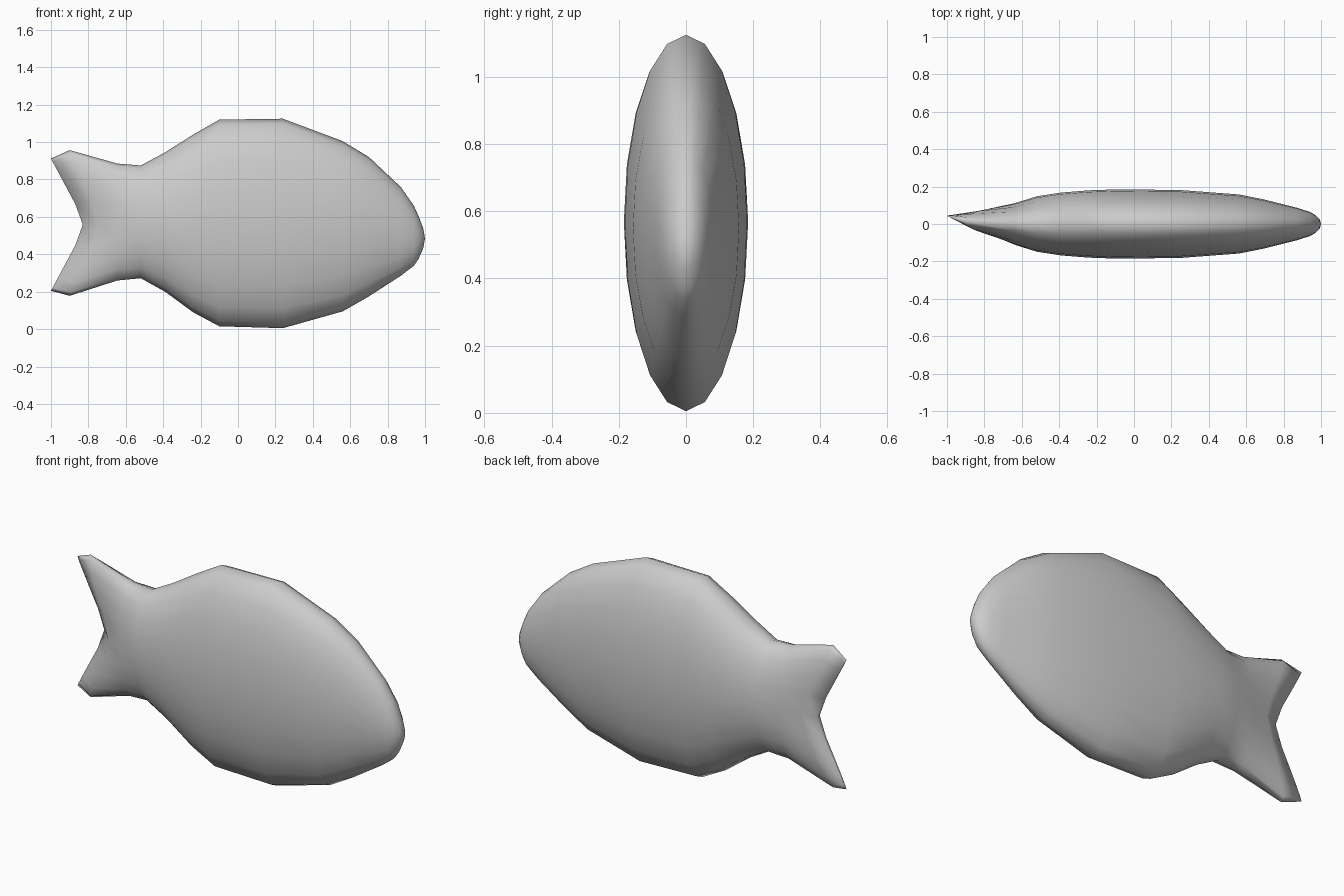
import bpy, bmesh
from math import sin, cos, pi

SIDES = 20
# Stations from nose to tail: x at mid height, x at top/bottom edge, bottom z, top z, half width, y shift
stations = [
    (0.993, 0.990, 0.430, 0.540, 0.025, 0),
    (0.970, 0.965, 0.375, 0.605, 0.048, 0),
    (0.940, 0.940, 0.338, 0.660, 0.065, 0),
    (0.870, 0.870, 0.285, 0.760, 0.087, 0),
    (0.700, 0.700, 0.175, 0.920, 0.130, 0),
    (0.560, 0.560, 0.095, 1.005, 0.158, 0),
    (0.240, 0.240, 0.005, 1.125, 0.182, 0),
    (-0.10, -0.10, 0.015, 1.120, 0.185, 0),
    (-0.24, -0.24, 0.090, 1.040, 0.180, 0),
    (-0.39, -0.39, 0.200, 0.945, 0.168, 0),
    (-0.52, -0.52, 0.272, 0.875, 0.148, 0),
    (-0.635, -0.645, 0.260, 0.885, 0.112, 0),
    (-0.75, -0.90, 0.178, 0.957, 0.068, 0.015),
    (-0.83, -1.00, 0.205, 0.912, 0.012, 0.043),
]

bm = bmesh.new()
rings = []
for xm, xe, z0, z1, w, dy in stations:
    ring = []
    for i in range(SIDES):
        a = 2 * pi * i / SIDES
        s = cos(a)
        # the edges sweep back to fork the tail
        f = max(0, (abs(s) - 0.1) / 0.9)
        ring.append(bm.verts.new((xm + (xe - xm) * f, dy + w * sin(a),
                                  (z0 + z1) / 2 + s * (z1 - z0) / 2)))
    rings.append(ring)

# Skin between stations
for r, q in zip(rings, rings[1:]):
    for i in range(SIDES):
        j = (i + 1) % SIDES
        bm.faces.new((r[i], r[j], q[j], q[i]))

# Nose tip
nose = bm.verts.new((1.0, 0, 0.485))
for i in range(SIDES):
    bm.faces.new((rings[0][(i + 1) % SIDES], rings[0][i], nose))

# Thin trailing edge of the tail
e = rings[-1]
h = SIDES // 2
for i in range(h):
    loop = [e[i], e[i + 1], e[-(i + 1)], e[-i]]
    bm.faces.new(list(dict.fromkeys(loop)))

bmesh.ops.recalc_face_normals(bm, faces=bm.faces)
for f in bm.faces:
    f.smooth = True
mesh = bpy.data.meshes.new("fish_body")
bm.to_mesh(mesh)
bm.free()
bpy.context.collection.objects.link(bpy.data.objects.new("fish_body", mesh))
